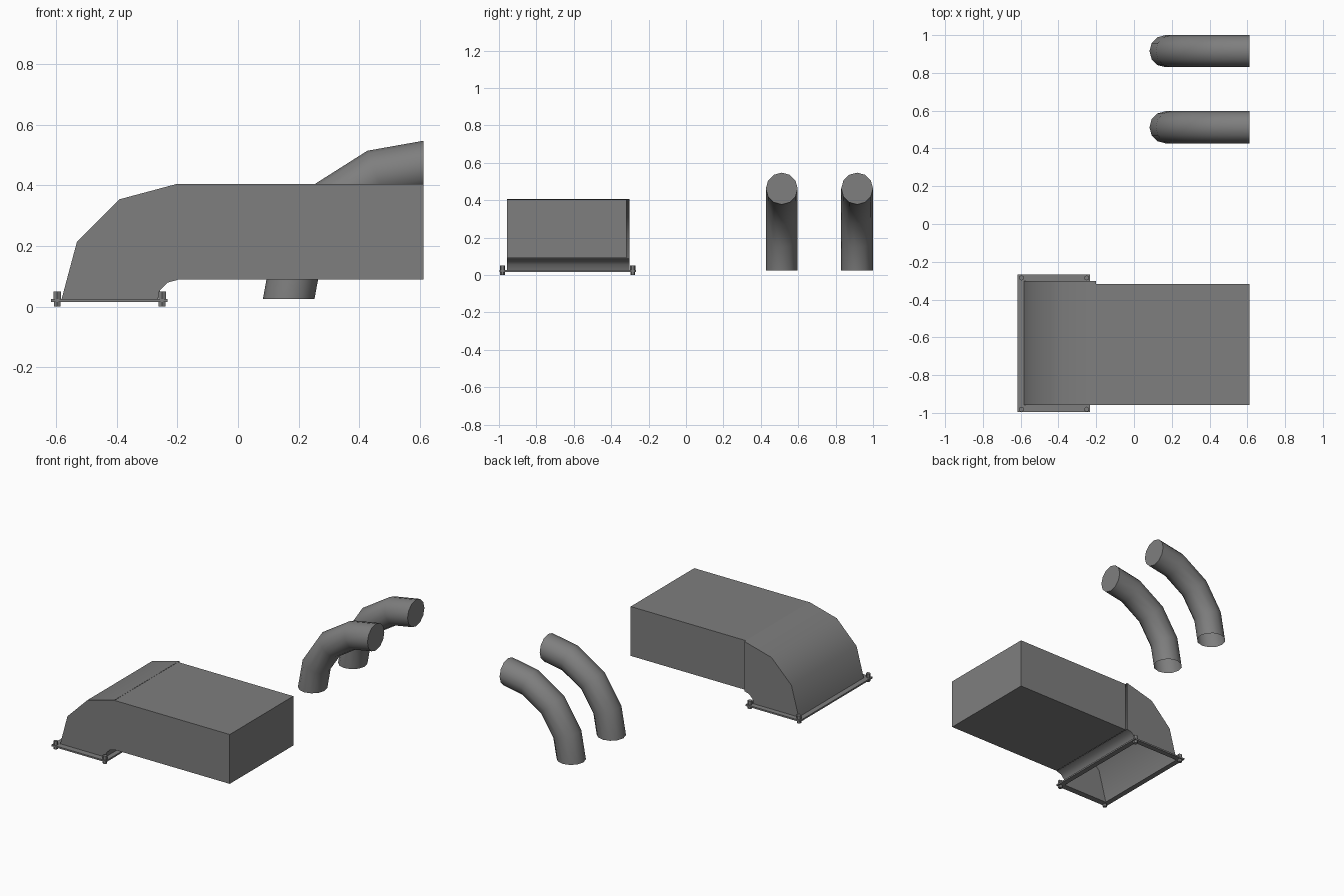
import bpy, bmesh, math
from mathutils import Vector

default = bpy.data.objects.get("Cube")
if default:
    bpy.data.objects.remove(default, do_unlink=True)

GREY = (0.21, 0.21, 0.21, 1)
metal = bpy.data.materials.new("grey metal")
metal.use_nodes = True
metal.diffuse_color = GREY
metal.node_tree.nodes["Principled BSDF"].inputs["Base Color"].default_value = GREY


def finish(name, bm, smooth=None):
    bmesh.ops.recalc_face_normals(bm, faces=bm.faces)
    mesh = bpy.data.meshes.new(name)
    bm.to_mesh(mesh)
    bm.free()
    mesh.materials.append(metal)
    obj = bpy.data.objects.new(name, mesh)
    bpy.context.collection.objects.link(obj)
    if smooth:
        bpy.ops.object.select_all(action="DESELECT")
        obj.select_set(True)
        bpy.context.view_layer.objects.active = obj
        bpy.ops.object.shade_smooth_by_angle(angle=math.radians(smooth))
    return obj


def add_box(bm, x0, x1, y0, y1, z0, z1):
    made = bmesh.ops.create_cube(bm, size=1)["verts"]
    for v in made:
        v.co = Vector((x1 if v.co.x > 0 else x0,
                       y1 if v.co.y > 0 else y0,
                       z1 if v.co.z > 0 else z0))


def bridge(bm, rings):
    for a, b in zip(rings, rings[1:]):
        n = len(a)
        for i in range(n):
            bm.faces.new((a[i], a[(i + 1) % n], b[(i + 1) % n], b[i]))


# Straight rectangular duct
bm = bmesh.new()
add_box(bm, -0.2, 0.612, -0.957, -0.318, 0.09, 0.404)
finish("duct_box", bm)

# Rectangular elbow, open at the mouth
bm = bmesh.new()
rings = []
for step in range(4):
    a = math.radians(30 * step)
    ring = [(r, y) for r, y in ((0.065, -0.957), (0.382, -0.957),
                                (0.382, -0.302), (0.065, -0.302))]
    rings.append([bm.verts.new((-0.2 - r * math.cos(a), y,
                                0.023 + r * math.sin(a))) for r, y in ring])
bridge(bm, rings)
finish("duct_elbow", bm, 35)

# Flange frame around the mouth
bm = bmesh.new()
outer = (-0.616, -0.232, -0.996, -0.268)
inner = (-0.582, -0.265, -0.957, -0.302)
loops = []
for (x0, x1, y0, y1), z in ((outer, 0.016), (outer, 0.026),
                            (inner, 0.026), (inner, 0.016), (outer, 0.016)):
    loops.append([bm.verts.new((x, y, z)) for x, y in
                  ((x0, y0), (x1, y0), (x1, y1), (x0, y1))])
bridge(bm, loops)
bmesh.ops.remove_doubles(bm, verts=bm.verts, dist=0.0001)
finish("flange", bm)

# Bolts at the flange corners: shank and two hex ends
for side, x in (("right", -0.596), ("left", -0.25)):
    for end, y in (("front", -0.981), ("back", -0.285)):
        bm = bmesh.new()
        for radius, z0, z1 in ((0.014, 0.026, 0.05), (0.013, 0.0, 0.016)):
            made = bmesh.ops.create_cone(bm, segments=6, cap_ends=True,
                                         radius1=radius, radius2=radius,
                                         depth=z1 - z0)["verts"]
            bmesh.ops.translate(bm, verts=made, vec=(x, y, (z0 + z1) / 2))
        finish(f"bolt_{end}_{side}", bm)


# Round bent pipes, open below and capped at the far end
def pipe(name, y):
    bm = bmesh.new()
    rings = []
    for deg in (0, 20.5, 45, 69.5, 90):
        a = math.radians(deg)
        out = Vector((-math.cos(a), 0, math.sin(a)))
        centre = Vector((0.612 - 0.445 * math.cos(a), y,
                         0.025 + 0.437 * math.sin(a)))
        ring = []
        for i in range(12):
            t = math.tau * i / 12
            ring.append(bm.verts.new(centre + 0.085 * (
                out * math.cos(t) + Vector((0, math.sin(t), 0)))))
        rings.append(ring)
    bridge(bm, rings)
    bm.faces.new(rings[-1])
    finish(name, bm, 40)


pipe("pipe_inner", 0.512)
pipe("pipe_outer", 0.915)
